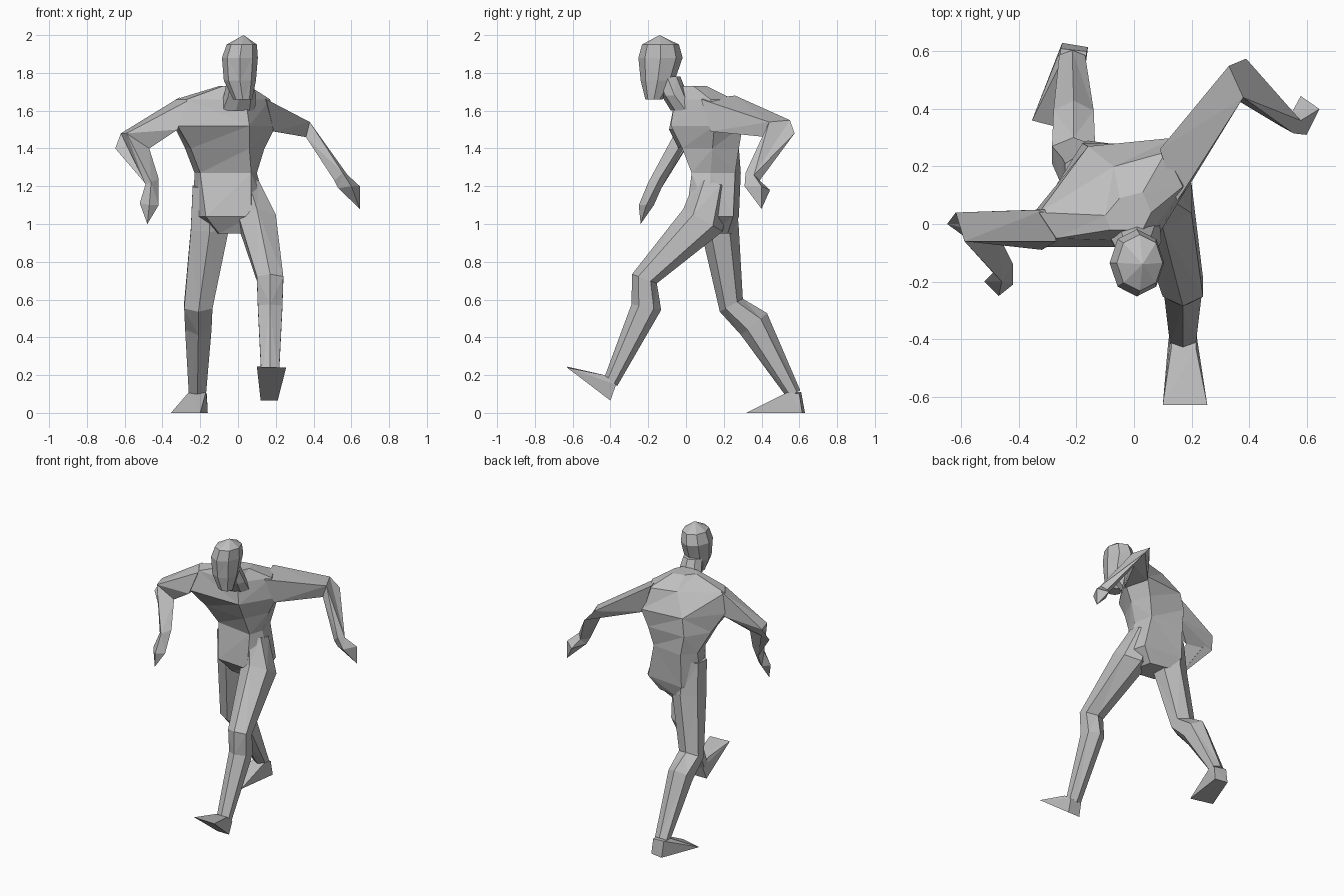
import bpy
import bmesh
from math import cos, sin, tau
from mathutils import Vector

default_cube = bpy.data.objects.get("Cube")
if default_cube:
    bpy.data.objects.remove(default_cube, do_unlink=True)

# One plain grey for the whole figure
grey = bpy.data.materials.new("plain_grey")
grey.use_nodes = True
grey.diffuse_color = (0.52, 0.52, 0.52, 1)
grey.node_tree.nodes["Principled BSDF"].inputs["Base Color"].default_value = grey.diffuse_color


def finish(name, bm):
    """Turn a bmesh into a flat shaded object."""
    bmesh.ops.recalc_face_normals(bm, faces=bm.faces[:])
    mesh = bpy.data.meshes.new(name)
    bm.to_mesh(mesh)
    bm.free()
    mesh.materials.append(grey)
    obj = bpy.data.objects.new(name, mesh)
    bpy.context.collection.objects.link(obj)
    return obj


def loft(name, rings):
    """Skin a row of rings; a ring of one point closes to a tip."""
    bm = bmesh.new()
    loops = [[bm.verts.new(point) for point in ring] for ring in rings]
    for lower, upper in zip(loops, loops[1:]):
        count = max(len(lower), len(upper))
        for i in range(count):
            j = (i + 1) % count
            corners = [lower[i % len(lower)], lower[j % len(lower)],
                       upper[j % len(upper)], upper[i % len(upper)]]
            bm.faces.new(list(dict.fromkeys(corners)))
    for end in (loops[0], loops[-1]):
        if len(end) > 2:
            bm.faces.new(end)
    bmesh.ops.triangulate(bm, faces=[f for f in bm.faces if len(f.verts) == 4])
    return finish(name, bm)


def hull(name, points):
    """Wrap a few corner points in a solid."""
    bm = bmesh.new()
    for point in points:
        bm.verts.new(point)
    bmesh.ops.convex_hull(bm, input=bm.verts[:])
    return finish(name, bm)


def oval(x, y, z, half_width, half_depth, sides=8):
    """Level ring with a corner facing the front."""
    return [(x + half_width * sin(tau * i / sides),
             y - half_depth * cos(tau * i / sides), z) for i in range(sides)]


def leg(name, stations, sides=6):
    """Six sided limb with a ridge along the shin; rings follow the path."""
    centres = [Vector(station[:3]) for station in stations]
    widest = sin(tau / sides)
    rings = []
    for i, station in enumerate(stations):
        before = centres[max(i - 1, 0)]
        after = centres[min(i + 1, len(centres) - 1)]
        along = (centres[i] - before).normalized() + (after - centres[i]).normalized()
        side = Vector((1, 0, 0))
        depth = along.cross(side).normalized()
        rings.append([centres[i]
                      + side * station[3] * sin(tau * k / sides) / widest
                      + depth * station[4] * cos(tau * k / sides)
                      for k in range(sides)])
    return loft(name, rings)


# Torso: level sections, front right corner first, twisting toward the shoulders
crotch = .95, [(-.1, .08), (.03, .06), (.07, .13), (.05, .22), (-.1, .25), (-.12, .15)]
hips = 1.04, [(-.17, .02), (.07, 0), (.16, .12), (.12, .25), (-.16, .28), (-.24, .17)]
waist = 1.27, [(-.2, .07), (.07, .03), (.1, .13), (.07, .26), (-.16, .29), (-.23, .2)]
ribs = 1.4, [(-.25, 0), (.06, -.02), (.14, .14), (.1, .28), (-.18, .28), (-.28, .12)]
chest = 1.52, [(-.32, -.08), (.06, -.08), (.2, .15), (.14, .3), (-.16, .27), (-.34, .05)]
shoulders = 1.66, [(-.27, -.05), (.04, -.06), (.17, .13), (.11, .25), (-.07, .2), (-.33, .04)]
collar = 1.73, [(-.08, -.02), (.03, -.02), (.06, .04), (.03, .11), (-.05, .09), (-.1, .03)]
loft("torso", [[(x, y, z) for x, y in outline] for z, outline in
               (crotch, hips, waist, ribs, chest, shoulders, collar)])

# Neck and head, leaning forward
loft("neck", [oval(-.01, 0, 1.6, .1, .08),
              oval(.01, -.06, 1.68, .085, .07),
              oval(.01, -.1, 1.78, .065, .07)])
loft("head", [oval(.025, -.17, 1.66, .05, .045),
              oval(.01, -.15, 1.76, .085, .09),
              oval(.01, -.135, 1.88, .095, .117),
              oval(.02, -.135, 1.95, .08, .098),
              [(.03, -.14, 2)]])

# Right arm: shoulder, elbow, wrist, palm, fingertip
loft("right_arm", [
    [(-.27, -.06, 1.65), (-.31, .05, 1.67), (-.33, .05, 1.5), (-.32, -.09, 1.5)],
    [(-.59, -.06, 1.48), (-.62, .04, 1.48), (-.65, 0, 1.4), (-.47, -.04, 1.4)],
    [(-.46, -.2, 1.22), (-.49, -.17, 1.21), (-.47, -.13, 1.19), (-.42, -.14, 1.24)],
    [(-.47, -.25, 1.1), (-.52, -.2, 1.11), (-.47, -.17, 1.1), (-.42, -.21, 1.1)],
    [(-.48, -.24, 1)]])

# Left arm, swung back
loft("left_arm", [
    [(.15, .08, 1.66), (.09, .26, 1.68), (.13, .29, 1.5), (.19, .13, 1.49)],
    [(.38, .44, 1.54), (.33, .55, 1.55), (.39, .575, 1.48), (.36, .43, 1.46)],
    [(.555, .315, 1.27), (.58, .36, 1.26), (.55, .39, 1.23), (.51, .34, 1.23)],
    [(.6, .31, 1.2), (.645, .4, 1.2), (.58, .445, 1.18), (.53, .35, 1.19)],
    [(.645, .4, 1.08)]])

# Legs: groin, hip, knee, calf, ankle as position, half width, half depth
leg("left_leg", [(.05, .14, 1.22, .06, .09),
                 (.1, .09, 1.02, .1, .12),
                 (.17, -.22, .71, .07, .07),
                 (.17, -.21, .56, .065, .08),
                 (.17, -.4, .16, .045, .04)])
leg("right_leg", [(-.16, .16, 1.2, .08, .1),
                  (-.15, .18, .97, .1, .1),
                  (-.21, .24, .57, .075, .07),
                  (-.21, .36, .47, .07, .09),
                  (-.215, .57, .1, .045, .04)])

# Feet: the left one lifted on its heel, the right one flat
hull("left_foot", [(.1, -.63, .245), (.255, -.63, .24),
                   (.12, -.4, .065), (.21, -.4, .065),
                   (.13, -.43, .2), (.215, -.43, .2),
                   (.13, -.37, .15), (.215, -.37, .15)])
hull("right_foot", [(-.25, .63, 0), (-.16, .615, 0),
                    (-.355, .36, 0), (-.2, .32, 0),
                    (-.26, .55, .11), (-.17, .54, .11),
                    (-.255, .61, .11), (-.165, .6, .1)])
